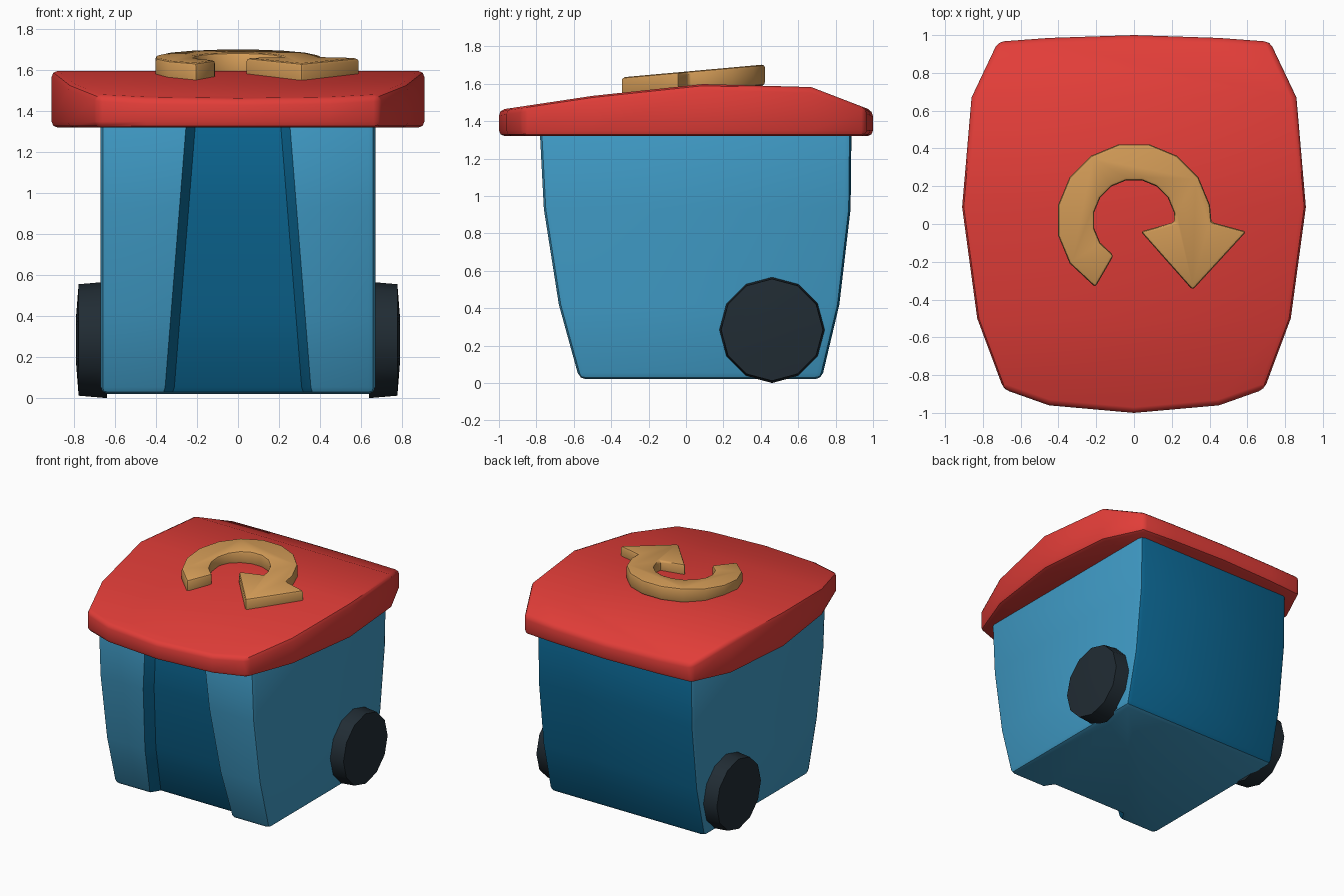
import bpy, bmesh, math
from mathutils import Vector

if "Cube" in bpy.data.objects:
    bpy.data.objects.remove(bpy.data.objects["Cube"])


def material(name, rgb):
    m = bpy.data.materials.new(name)
    m.diffuse_color = (*rgb, 1)
    m.use_nodes = True
    m.node_tree.nodes["Principled BSDF"].inputs["Base Color"].default_value = m.diffuse_color
    return m


RED = material("lid red", (0.76, 0.047, 0.04))
BLUE = material("light blue", (0.05, 0.325, 0.56))
DEEP = material("deep blue", (0.0035, 0.135, 0.29))
BLACK = material("tyre black", (0.015, 0.025, 0.034))
TAN = material("tan", (0.67, 0.34, 0.098))


def make(name, bm, mats, bevel=0, limit=30, smooth=35):
    bmesh.ops.recalc_face_normals(bm, faces=bm.faces[:])
    me = bpy.data.meshes.new(name)
    bm.to_mesh(me)
    bm.free()
    ob = bpy.data.objects.new(name, me)
    bpy.context.collection.objects.link(ob)
    for m in mats:
        me.materials.append(m)
    bpy.ops.object.select_all(action='DESELECT')
    bpy.context.view_layer.objects.active = ob
    ob.select_set(True)
    if bevel:
        b = ob.modifiers.new("Bevel", 'BEVEL')
        b.width, b.segments = bevel, 2
        b.limit_method, b.angle_limit = 'ANGLE', math.radians(limit)
        bpy.ops.object.modifier_apply(modifier=b.name)
    bpy.ops.object.shade_smooth_by_angle(angle=math.radians(smooth))
    return ob


def loft(rings):
    """Closed skin through rings with equal point counts."""
    bm = bmesh.new()
    vs = [[bm.verts.new(p) for p in r] for r in rings]
    n = len(vs[0])
    for a, b in zip(vs, vs[1:]):
        for i in range(n):
            j = (i + 1) % n
            bm.faces.new((a[i], a[j], b[j], b[i]))
    bm.faces.new(vs[0][::-1])
    bm.faces.new(vs[-1])
    return bm


def interp(pts, t):
    for (a, u), (b, v) in zip(pts, pts[1:]):
        if t <= b:
            return u + (v - u) * (t - a) / (b - a)
    return pts[-1][1]


# Body: side profile (z, front y, back y) with a tapering groove in front
def groove(z):
    return 0.36 - 0.08 * z


rings = []
for z, f, b in [(0.02, -0.57, 0.725), (0.42, -0.68, 0.82),
                (0.93, -0.76, 0.88), (1.37, -0.783, 0.885)]:
    g, d = groove(z), 0.07
    half = [(0.67, b), (0.67, f), (g, f), (g - 0.045, f + d)]
    rings.append([(x, y, z) for x, y in half] +
                 [(-x, y, z) for x, y in reversed(half)])
body = make("bin_body", loft(rings), [BLUE, DEEP], 0.035, 66)
for p in body.data.polygons:
    c, n = p.center, p.normal
    in_groove = c.y < -0.4 and abs(c.x) < groove(c.z) - 0.002 and n.z > -0.75
    if n.y > 0.75 or in_groove:
        p.material_index = 1

# Lid: bulging outline, top folded along y
half = [(0.0, -1.0), (0.45, -0.96), (0.69, -0.875), (0.83, -0.5), (0.91, 0.09),
        (0.86, 0.67), (0.72, 0.965), (0.45, 0.985), (0.0, 1.0)]
outline = half + [(-x, y) for x, y in half[-2:0:-1]]
fold = [(-1.0, 1.46), (-0.5, 1.535), (0.09, 1.598), (0.67, 1.582), (1.0, 1.455)]
bm = loft([[(x, y, 1.32) for x, y in outline],
           [(x, y, 1.5) for x, y in outline]])
for y in (-0.5, 0.09, 0.67):
    bmesh.ops.bisect_plane(bm, geom=bm.verts[:] + bm.edges[:] + bm.faces[:],
                           dist=1e-4, plane_co=(0, y, 0), plane_no=(0, 1, 0))
for v in bm.verts:
    if v.co.z > 1.4:
        v.co.z = interp(fold, v.co.y)
make("lid", bm, [RED], 0.03, 32, 40)

# Curved arrow lying on the sloping lid
angles = [math.radians(240)] + [math.radians(213.75 - 22.5 * k) for k in range(10)]


def arc(r):
    return [(r * math.cos(a), 0.02 + r * math.sin(a)) for a in angles]


shape = arc(0.41) + [(0.41, 0.01), (0.595, -0.04), (0.31, -0.35),
                     (0.035, -0.04), (0.215, 0.01)] + arc(0.215)[::-1]
bm = loft([[(x, y, 1.55 + 0.1 * y) for x, y in shape],
           [(x, y, 1.665 + 0.09 * y) for x, y in shape]])
make("curved_arrow", bm, [TAN], 0.016, 40, 35)

# Wheels: twelve-sided, slightly tapered and domed outward
for side, label in ((1, "right"), (-1, "left")):
    rings = []
    for x, r in [(0.64, 0.284), (0.778, 0.272), (0.79, 0.12)]:
        rings.append([(side * x, 0.46 + r * math.cos(k * math.pi / 6),
                       0.284 + r * math.sin(k * math.pi / 6)) for k in range(12)])
    make(label + "_wheel", loft(rings), [BLACK], 0, 30, 35)
